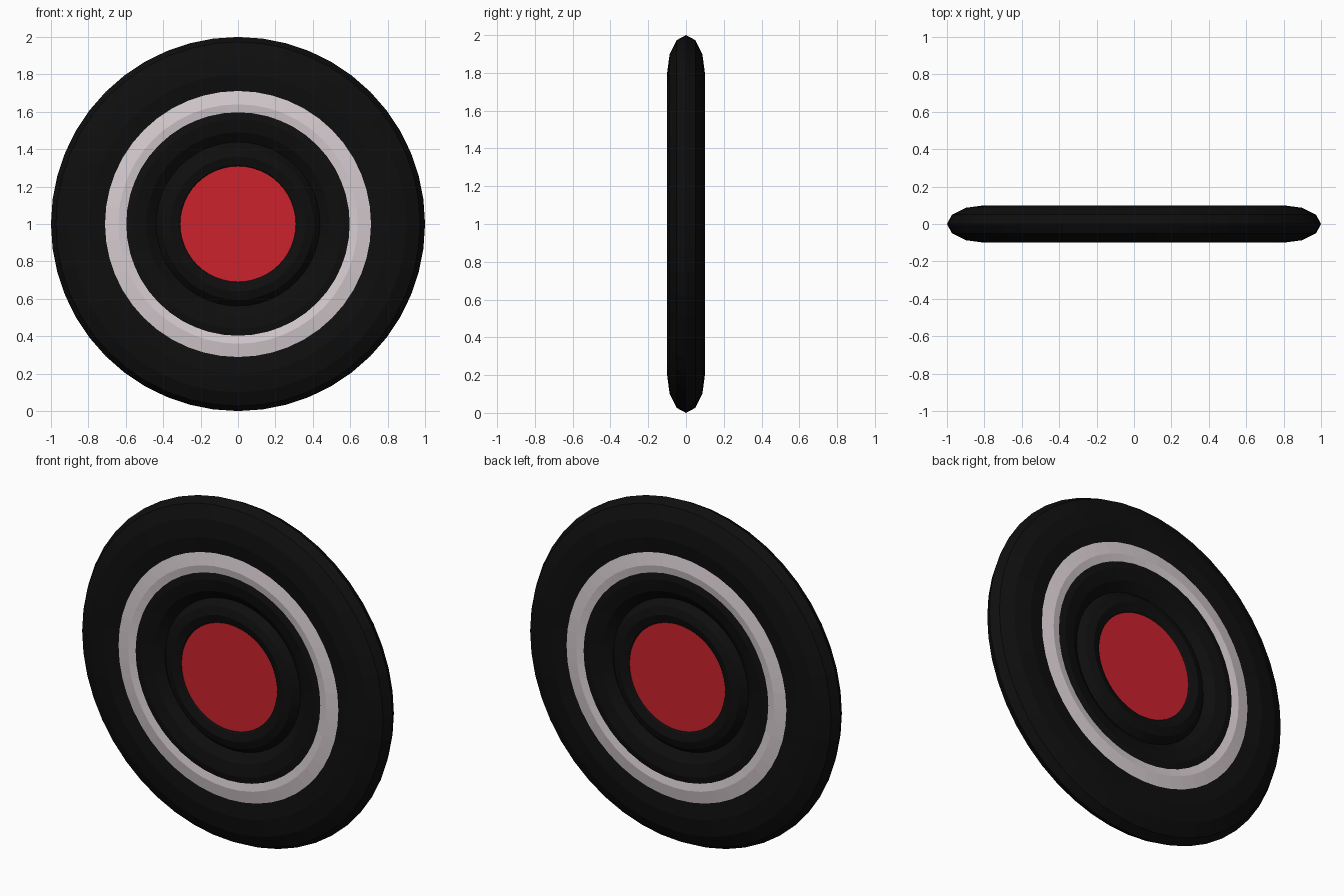
import bpy
import math

if "Cube" in bpy.data.objects:
    bpy.data.objects.remove(bpy.data.objects["Cube"])

CENTRE = (0, 0, 1)
UPRIGHT = (math.pi / 2, 0, 0)


def material(name, rgb):
    m = bpy.data.materials.new(name)
    m.diffuse_color = (*rgb, 1)
    m.use_nodes = True
    m.node_tree.nodes["Principled BSDF"].inputs["Base Color"].default_value = m.diffuse_color
    return m


black = material("black rubber", (0.0045, 0.0045, 0.0045))
white = material("off white", (0.67, 0.60, 0.63))
red = material("red", (0.60, 0.016, 0.027))


def finish(name, mat):
    ob = bpy.context.object
    ob.name = name
    ob.data.materials.append(mat)
    return ob


def ring(name, k, mat):
    """Flattened torus: radius scaled by k, always 0.2 thick along y."""
    bpy.ops.mesh.primitive_torus_add(
        major_radius=0.8, minor_radius=0.2,
        major_segments=48, minor_segments=12,
        location=CENTRE, rotation=UPRIGHT)
    ob = finish(name, mat)
    ob.scale = (k, k, 0.5)


# Nested rings, each one emerging from inside the larger one
ring("tyre", 1.0, black)
ring("whitewall_ring", 0.8, white)
ring("inner_ring", 0.7, black)
ring("hub_ring", 0.45, black)

# Red hub disc, visible on both sides
bpy.ops.mesh.primitive_cylinder_add(
    vertices=48, radius=0.33, depth=0.16,
    location=CENTRE, rotation=UPRIGHT)
finish("hub_disc", red)
